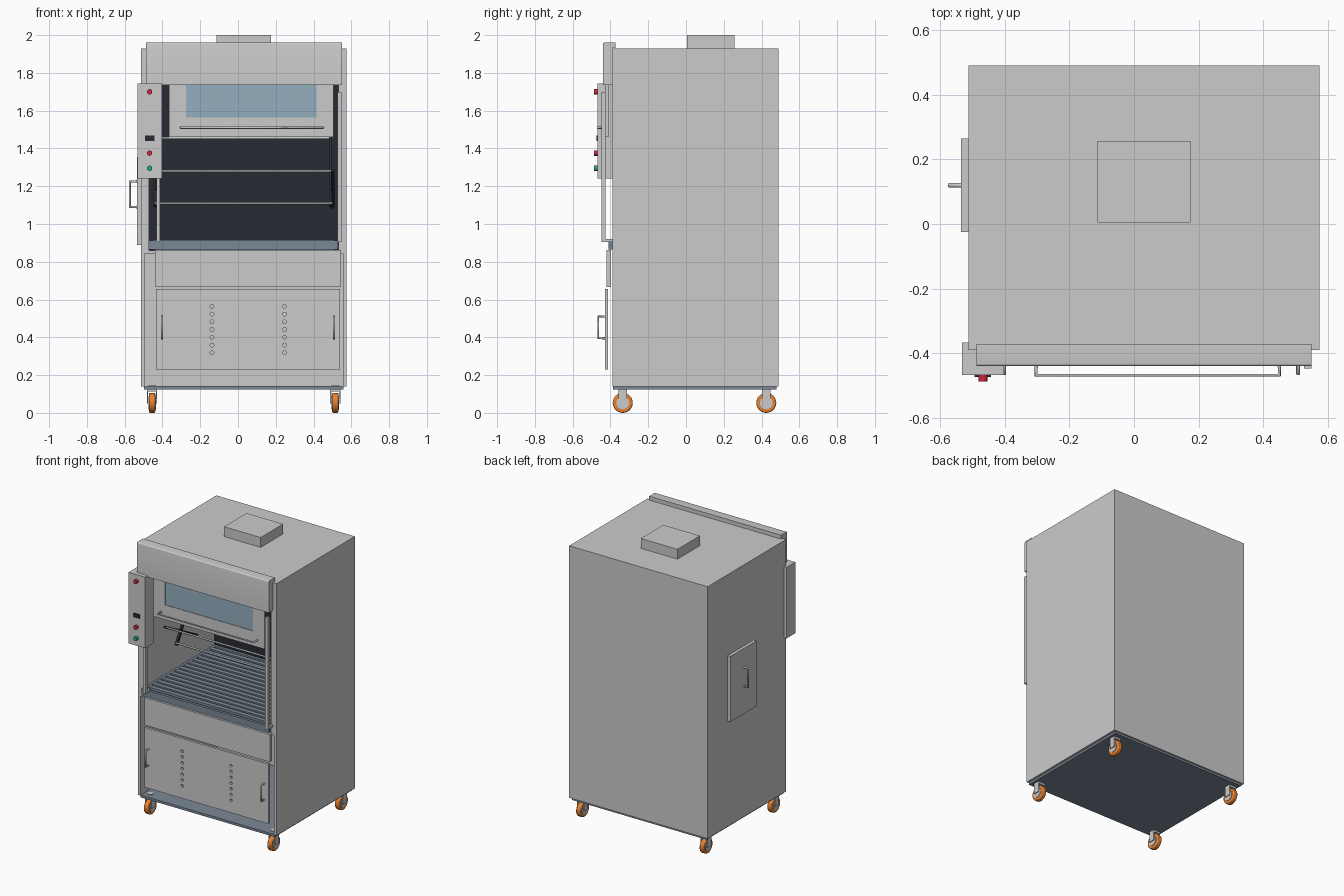
import bpy, bmesh, math
from mathutils import Vector, Matrix

if "Cube" in bpy.data.objects:
    bpy.data.objects.remove(bpy.data.objects["Cube"])


def material(name, rgb):
    m = bpy.data.materials.new(name)
    m.diffuse_color = (*rgb, 1)
    m.use_nodes = True
    m.node_tree.nodes["Principled BSDF"].inputs["Base Color"].default_value = m.diffuse_color
    return m


DARK = material("dark_liner", (0.02, 0.024, 0.032))
SLATE = material("slate_steel", (0.2, 0.25, 0.31))
ORANGE = material("orange_tyre", (0.8, 0.22, 0.03))
RED = material("red_button", (0.6, 0.02, 0.05))
GREEN = material("green_button", (0.02, 0.4, 0.12))
GLASS = material("blue_glass", (0.3, 0.43, 0.52))


def finish(name, bm, mat=None, smooth=False):
    me = bpy.data.meshes.new(name)
    bm.to_mesh(me)
    bm.free()
    ob = bpy.data.objects.new(name, me)
    bpy.context.collection.objects.link(ob)
    if mat:
        me.materials.append(mat)
    if smooth:
        bpy.ops.object.select_all(action='DESELECT')
        ob.select_set(True)
        bpy.context.view_layer.objects.active = ob
        bpy.ops.object.shade_smooth_by_angle()
    return ob


def add_box(bm, x, y, z):
    c = Vector(((x[0] + x[1]) / 2, (y[0] + y[1]) / 2, (z[0] + z[1]) / 2))
    s = (x[1] - x[0], y[1] - y[0], z[1] - z[0])
    bmesh.ops.create_cube(bm, size=1, matrix=Matrix.Translation(c) @ Matrix.Diagonal((*s, 1)))


def boxes(name, parts, mat=None):
    bm = bmesh.new()
    for p in parts:
        add_box(bm, *p)
    return finish(name, bm, mat)


def add_rod(bm, a, b, r, n=16):
    a, b = Vector(a), Vector(b)
    rot = (b - a).to_track_quat('Z', 'Y').to_matrix().to_4x4()
    bmesh.ops.create_cone(bm, cap_ends=True, segments=n, radius1=r, radius2=r,
                          depth=(b - a).length, matrix=Matrix.Translation((a + b) / 2) @ rot)


def rods(name, parts, mat=None, n=16):
    bm = bmesh.new()
    for a, b, r in parts:
        add_rod(bm, a, b, r, n)
    return finish(name, bm, mat, True)


def tube(name, points, r):
    # bent bar handle along a path
    cu = bpy.data.curves.new(name, 'CURVE')
    cu.dimensions = '3D'
    cu.bevel_depth = r
    cu.bevel_resolution = 2
    cu.use_fill_caps = True
    sp = cu.splines.new('POLY')
    sp.points.add(len(points) - 1)
    for p, co in zip(sp.points, points):
        p.co = (*co, 1)
    ob = bpy.data.objects.new(name, cu)
    bpy.context.collection.objects.link(ob)
    return ob


# Cabinet shell, open at the front
L, R, F, B = -0.513, 0.575, -0.39, 0.49
boxes("cabinet_shell", [
    ((L, L + 0.018), (F, B), (0.14, 1.93)),
    ((R - 0.018, R), (F, B), (0.14, 1.93)),
    ((L + 0.018, R - 0.018), (B - 0.018, B), (0.14, 1.93)),
    ((L + 0.018, R - 0.018), (F, B - 0.018), (1.912, 1.93))])
boxes("base_plate", [((-0.497, 0.559), (-0.387, 0.48), (0.125, 0.142))], SLATE)
boxes("top_vent_duct", [((-0.113, 0.175), (0.005, 0.257), (1.93, 2.0))])

# Working chamber
boxes("chamber_walls", [
    ((-0.495, -0.47), (F, 0.43), (0.86, 1.912)),
    ((0.532, 0.557), (F, 0.43), (0.86, 1.912)),
    ((-0.495, 0.557), (F, 0.43), (0.845, 0.86))])
boxes("chamber_back", [((-0.47, 0.532), (0.41, 0.425), (0.86, 1.912))], DARK)
boxes("grill_tray", [
    ((-0.473, 0.53), (-0.41, -0.39), (0.865, 0.912)),
    ((-0.47, 0.53), (0.39, 0.41), (0.865, 0.912)),
    ((-0.47, -0.45), (-0.39, 0.39), (0.865, 0.912)),
    ((0.51, 0.53), (-0.39, 0.39), (0.865, 0.912)),
    ((-0.45, 0.51), (-0.39, 0.39), (0.862, 0.872))], SLATE)
boxes("grill_slats", [((-0.45, 0.51), (-0.37 + i * 0.05, -0.337 + i * 0.05), (0.895, 0.917))
                      for i in range(15)], SLATE)

# Hanging rails on crossed dark arms
rail_pos = [(-0.2, 1.28), (-0.06, 1.11), (0.15, 1.455)]
rods("hanging_rails", [((-0.44, y, z), (0.5, y, z), 0.006) for y, z in rail_pos])


def add_bar(bm, x, a, b, w=0.012):
    a, b = Vector((x, *a)), Vector((x, *b))
    rot = (b - a).to_track_quat('Z', 'X').to_matrix().to_4x4()
    bmesh.ops.create_cube(bm, size=1, matrix=Matrix.Translation((a + b) / 2) @ rot
                          @ Matrix.Diagonal((w * 1.4, w * 1.4, (b - a).length, 1)))


bm = bmesh.new()
for x in (-0.44, 0.49):
    add_bar(bm, x, (-0.065, 1.095), (0.155, 1.465))
    add_bar(bm, x + 0.012, (-0.21, 1.285), (0.15, 1.09))
finish("rail_arms", bm, DARK)

# Hood over the opening: bent sheet with end plates
bm = bmesh.new()
outer = [(-0.372, 1.96)]
outer += [(-0.432 - 0.008 * math.sin(t), 1.952 + 0.008 * math.cos(t))
          for t in [i * math.pi / 8 for i in range(5)]]
prof = outer + [(-0.44, 1.735), (-0.43, 1.735), (-0.43, 1.932), (-0.372, 1.932)]
face = bm.faces.new([bm.verts.new((-0.487, y, z)) for y, z in prof])
ext = bmesh.ops.extrude_face_region(bm, geom=[face])
bmesh.ops.translate(bm, vec=(1.037, 0, 0),
                    verts=[v for v in ext['geom'] if isinstance(v, bmesh.types.BMVert)])
for x in (-0.487, 0.54):
    add_box(bm, (x, x + 0.01), (-0.432, -0.39), (1.735, 1.935))
bmesh.ops.recalc_face_normals(bm, faces=bm.faces)
finish("front_hood", bm, None, True)

# Sliding sash with window, handle and guide rails
ys = (-0.425, -0.41)
boxes("sash_frame", [
    ((-0.365, 0.505), ys, (1.46, 1.565)), ((-0.365, 0.505), ys, (1.82, 1.88)),
    ((-0.365, -0.275), ys, (1.565, 1.82)), ((0.415, 0.505), ys, (1.565, 1.82))])
boxes("sash_window", [((-0.275, 0.415), (-0.421, -0.414), (1.565, 1.82))], GLASS)
tube("sash_handle", [(-0.303, -0.42, 1.51), (-0.303, -0.468, 1.51),
                     (0.45, -0.468, 1.51), (0.45, -0.42, 1.51)], 0.006)
boxes("sash_guide_rails", [((-0.432, -0.412), (-0.447, -0.425), (0.905, 1.7)),
                           ((0.527, 0.549), (-0.447, -0.425), (0.905, 1.7)),
                           ((-0.432, -0.412), (-0.425, -0.39), (0.905, 0.92)),
                           ((0.527, 0.549), (-0.425, -0.39), (0.905, 0.92))])

# Control box
boxes("control_box", [((-0.532, -0.402), (-0.468, -0.367), (1.24, 1.745))])
boxes("control_display", [((-0.493, -0.443), (-0.474, -0.467), (1.44, 1.468))], DARK)
for name, z, mat in (("lamp_button", 1.70, RED), ("stop_button", 1.375, RED),
                     ("start_button", 1.295, GREEN)):
    rods(name, [((-0.468, -0.466, z), (-0.468, -0.487, z), 0.014)], mat, 24)

# Drawer and perforated lower door
boxes("drawer_front", [((-0.44, 0.545), (-0.422, -0.398), (0.667, 0.863))])
door = boxes("lower_door", [((-0.435, 0.54), (-0.43, -0.413), (0.23, 0.655))])
holes = rods("door_hole_cutter", [((x, -0.45, 0.318 + i * 0.041), (x, -0.4, 0.318 + i * 0.041), 0.01)
                                  for x in (-0.138, 0.246) for i in range(7)])
holes.hide_render = True
holes.hide_viewport = True
mod = door.modifiers.new("holes", 'BOOLEAN')
mod.object = holes
mod.operation = 'DIFFERENCE'
mod.solver = 'EXACT'
for side, x in (("left", -0.402), ("right", 0.508)):
    tube(side + "_door_handle", [(x, -0.425, 0.395), (x, -0.464, 0.395),
                                 (x, -0.464, 0.51), (x, -0.425, 0.51)], 0.006)

# Side hatch
boxes("side_hatch", [((-0.535, -0.512), (-0.025, 0.265), (0.89, 1.355))])
tube("side_hatch_handle", [(-0.53, 0.12, 1.09), (-0.572, 0.12, 1.09),
                           (-0.572, 0.12, 1.225), (-0.53, 0.12, 1.225)], 0.007)

# Casters
for fb, y in (("front", -0.335), ("back", 0.425)):
    for lr, x in (("left", -0.455), ("right", 0.515)):
        n = f"{fb}_{lr}_caster_"
        tyre = rods(n + "tyre", [((x - 0.017, y, 0.053), (x + 0.017, y, 0.053), 0.053)], ORANGE, 32)
        bev = tyre.modifiers.new("round", 'BEVEL')
        bev.width = 0.007
        bev.segments = 2
        rods(n + "hub", [((x - 0.02, y, 0.053), (x + 0.02, y, 0.053), 0.034)], None, 24)
        boxes(n + "fork", [((x - 0.027, x - 0.021), (y - 0.022, y + 0.022), (0.05, 0.118)),
                           ((x + 0.021, x + 0.027), (y - 0.022, y + 0.022), (0.05, 0.118)),
                           ((x - 0.027, x + 0.027), (y - 0.022, y + 0.022), (0.112, 0.125))])
        rods(n + "bolt", [((x, y, 0.12), (x, y, 0.146), 0.02)], None, 20)
